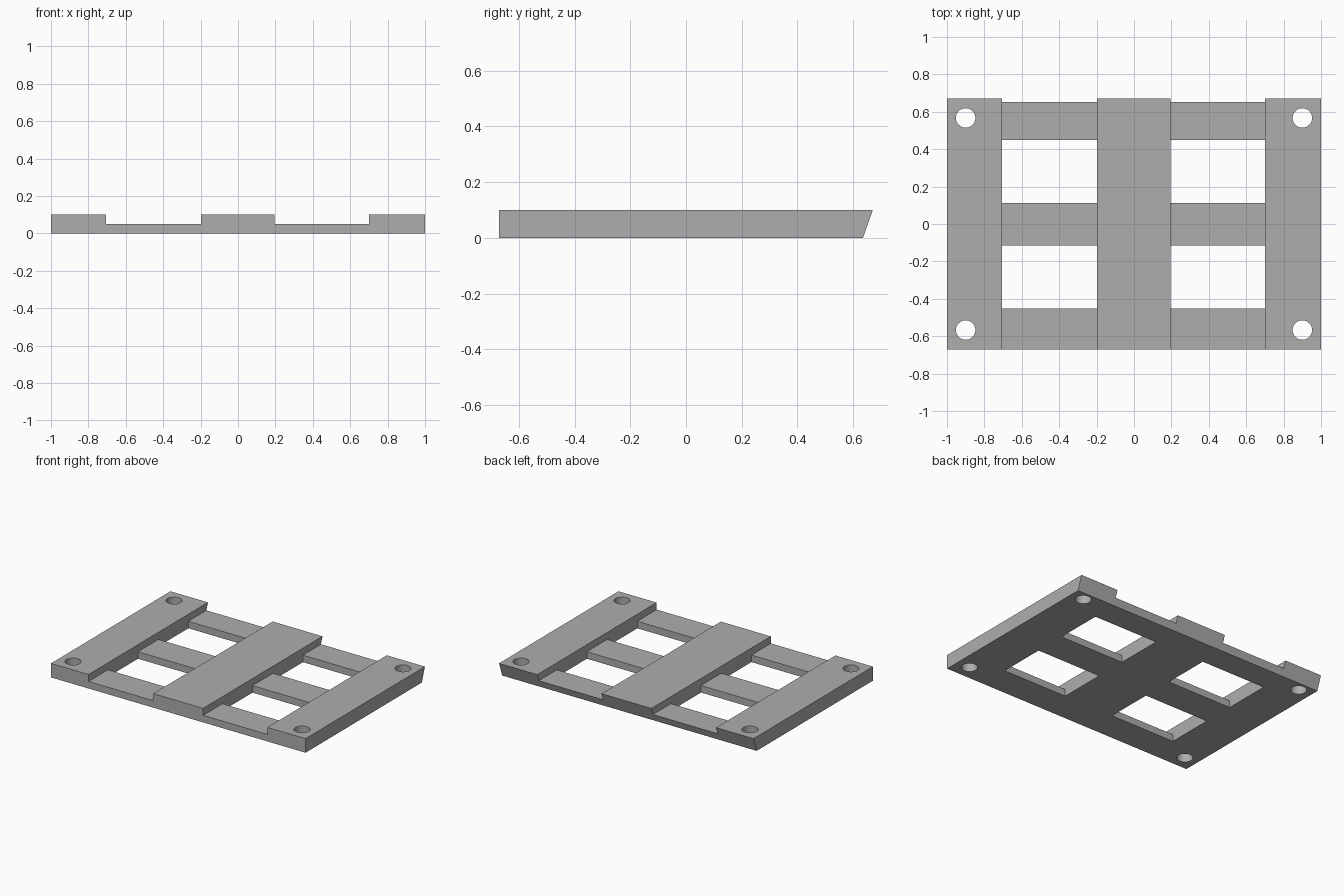
import bpy
import bmesh
import math
from mathutils import Matrix

cube = bpy.data.objects.get("Cube")
if cube:
    bpy.data.objects.remove(cube, do_unlink=True)

TOP, LOW = 0.10, 0.05           # raised rails, recessed crossbars
FRONT, BACK = -0.67, 0.635      # back edge leans outward with height
LEAN = 0.35

grey = bpy.data.materials.new("plain grey")
grey.use_nodes = True
grey.diffuse_color = (0.42, 0.42, 0.42, 1)
grey.node_tree.nodes["Principled BSDF"].inputs["Base Color"].default_value = (0.42, 0.42, 0.42, 1)


def make_object(name, bm):
    bmesh.ops.recalc_face_normals(bm, faces=bm.faces)
    mesh = bpy.data.meshes.new(name)
    bm.to_mesh(mesh)
    bm.free()
    mesh.materials.append(grey)
    obj = bpy.data.objects.new(name, mesh)
    bpy.context.collection.objects.link(obj)
    return obj


# Stepped plate: front profile extruded to the slanted back
profile = [(-1, 0), (1, 0), (1, TOP), (0.7, TOP), (0.7, LOW), (0.195, LOW),
           (0.195, TOP), (-0.197, TOP), (-0.197, LOW), (-0.705, LOW),
           (-0.705, TOP), (-1, TOP)]
bm = bmesh.new()
front = [bm.verts.new((x, FRONT, z)) for x, z in profile]
back = [bm.verts.new((x, BACK + LEAN * z, z)) for x, z in profile]
bm.faces.new(front)
bm.faces.new(back[::-1])
for i in range(len(profile)):
    j = (i + 1) % len(profile)
    bm.faces.new((front[i], back[i], back[j], front[j]))
frame = make_object("slatted_frame", bm)

# Cutter: four rectangular windows and four round corner holes
bm = bmesh.new()
for x0, x1 in ((-0.705, -0.197), (0.195, 0.7)):
    for y0, y1 in ((-0.453, -0.116), (0.113, 0.45)):
        place = Matrix.Translation(((x0 + x1) / 2, (y0 + y1) / 2, 0))
        size = Matrix.Diagonal((x1 - x0, y1 - y0, 1, 1))
        bmesh.ops.create_cube(bm, size=1, matrix=place @ size)
for x in (-0.9, 0.9):
    for y in (-0.567, 0.567):
        bmesh.ops.create_cone(bm, cap_ends=True, segments=48, radius1=0.052,
                              radius2=0.052, depth=1,
                              matrix=Matrix.Translation((x, y, 0)))
cutter = make_object("opening_cutter", bm)
cutter.hide_render = True

# Cut the openings, then drop the cutter
cut = frame.modifiers.new("openings", "BOOLEAN")
cut.operation = "DIFFERENCE"
cut.solver = "EXACT"
cut.object = cutter
bpy.ops.object.select_all(action="DESELECT")
bpy.context.view_layer.objects.active = frame
frame.select_set(True)
bpy.ops.object.modifier_apply(modifier=cut.name)
bpy.data.objects.remove(cutter, do_unlink=True)
bpy.ops.object.shade_smooth_by_angle(angle=math.radians(30))
